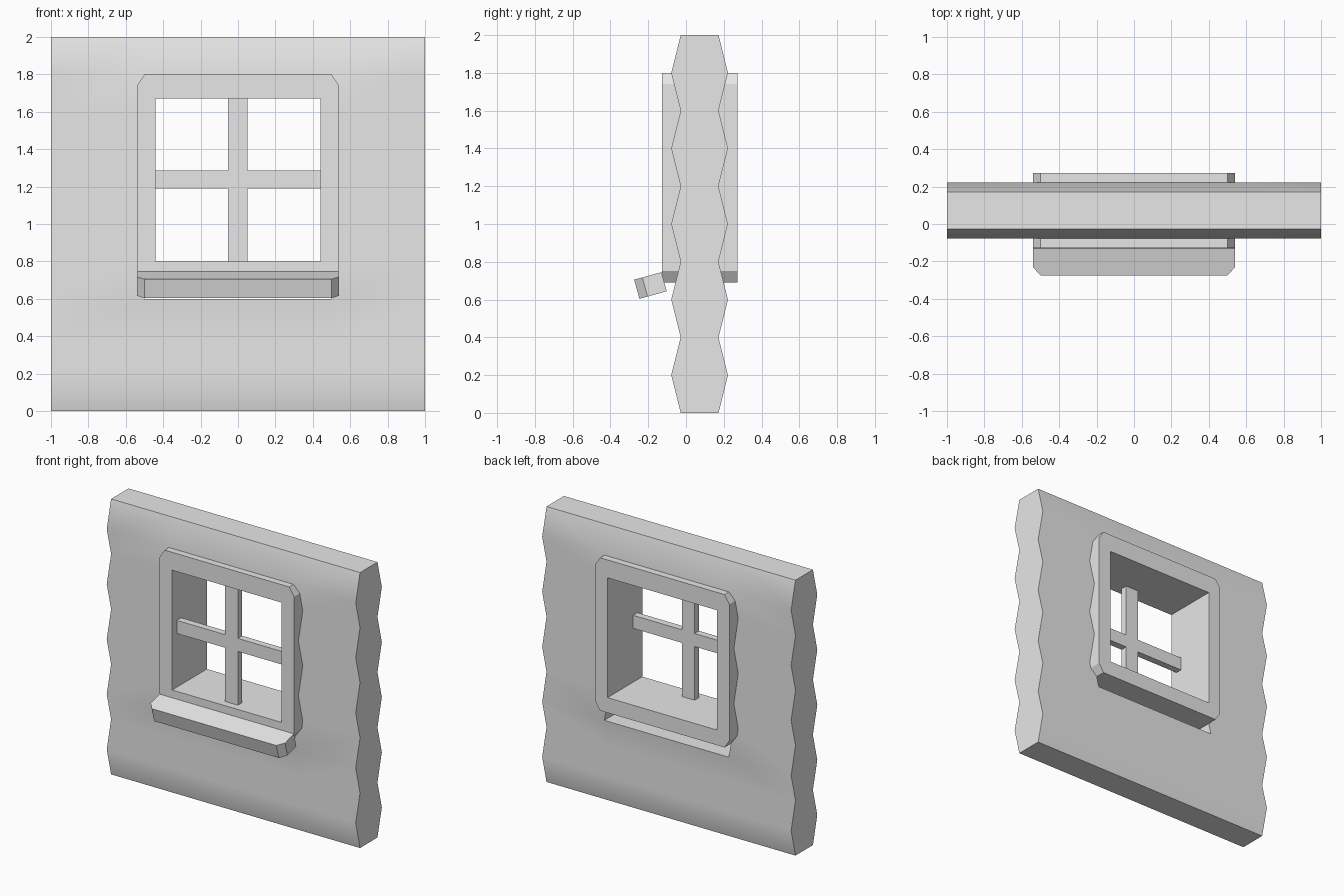
import bpy, bmesh, math

default = bpy.data.objects.get("Cube")
if default:
    bpy.data.objects.remove(default, do_unlink=True)

GREY = (0.8, 0.8, 0.8, 1)
plaster = bpy.data.materials.new("plain_grey")
plaster.use_nodes = True
plaster.diffuse_color = GREY
plaster.node_tree.nodes["Principled BSDF"].inputs["Base Color"].default_value = GREY


def finish(bm, name):
    bmesh.ops.recalc_face_normals(bm, faces=bm.faces)
    mesh = bpy.data.meshes.new(name)
    bm.to_mesh(mesh)
    bm.free()
    mesh.materials.append(plaster)
    obj = bpy.data.objects.new(name, mesh)
    bpy.context.collection.objects.link(obj)
    bpy.ops.object.select_all(action="DESELECT")
    obj.select_set(True)
    bpy.context.view_layer.objects.active = obj
    bpy.ops.object.shade_smooth_by_angle(angle=math.radians(30))
    return obj


def box(name, x, y, z):
    bm = bmesh.new()
    bmesh.ops.create_cube(bm, size=1)
    for v in bm.verts:
        v.co = [r[0] if c < 0 else r[1] for c, r in zip(v.co, (x, y, z))]
    return finish(bm, name)


# Rippled wall: columns and rows of cells, with the window opening left out
columns = (-1, -0.5, 0.5, 1)
ROWS, STEP, MIDDLE = 10, 0.2, 0.072
bm = bmesh.new()
grid = {}
for i, x in enumerate(columns):
    for j in range(ROWS + 1):
        half = 0.15 if j % 2 else 0.1
        for side in (-1, 1):
            grid[i, j, side] = bm.verts.new((x, MIDDLE + side * half, j * STEP))


def solid(i, j):
    return 0 <= i < 3 and 0 <= j < ROWS and not (i == 1 and 3 <= j < 9)


for i in range(3):
    for j in range(ROWS):
        if not solid(i, j):
            continue
        corners = ((i, j), (i + 1, j), (i + 1, j + 1), (i, j + 1))
        for side in (-1, 1):
            bm.faces.new([grid[c + (side,)] for c in corners])
        # Close the cell wherever its neighbour is empty
        for k, (di, dj) in enumerate(((0, -1), (1, 0), (0, 1), (-1, 0))):
            if not solid(i + di, j + dj):
                a, b = corners[k], corners[(k + 1) % 4]
                bm.faces.new((grid[a + (-1,)], grid[b + (-1,)],
                              grid[b + (1,)], grid[a + (1,)]))
for v in [v for v in bm.verts if not v.link_faces]:
    bm.verts.remove(v)
finish(bm, "wall")

# Window frame: chamfered outline around a rectangular opening
FRONT, BACK = -0.127, 0.272
outer = [(0.54, 0.75), (0.54, 1.74), (0.5, 1.8), (-0.5, 1.8),
         (-0.54, 1.74), (-0.54, 0.75), (-0.5, 0.69), (0.5, 0.69)]
inner = [(0.44, 0.80), (0.44, 1.67), (-0.44, 1.67), (-0.44, 0.80)]
bm = bmesh.new()
loops = {}
for y in (FRONT, BACK):
    out = [bm.verts.new((x, y, z)) for x, z in outer]
    inn = [bm.verts.new((x, y, z)) for x, z in inner]
    loops[y] = (out, inn)
    for k in range(4):
        n = (k + 1) % 4
        bm.faces.new((out[2 * k], out[2 * k + 1], inn[n], inn[k]))
        bm.faces.new((out[2 * k + 1], out[(2 * k + 2) % 8], inn[n]))
for near, far in zip(loops[FRONT], loops[BACK]):
    for k in range(len(near)):
        n = (k + 1) % len(near)
        bm.faces.new((near[k], near[n], far[n], far[k]))
bmesh.ops.dissolve_limit(bm, angle_limit=0.01, verts=bm.verts, edges=bm.edges)
finish(bm, "window_frame")

# Crossing glazing bars
box("upright_bar", (-0.053, 0.05), (-0.073, -0.023), (0.80, 1.67))
box("cross_bar", (-0.44, 0.44), (-0.073, -0.023), (1.19, 1.285))

# Sloping sill with its two front corners cut off
TILT = math.radians(15.5)
DEPTH, THICK = 0.15, 0.105
plan = [(-0.54, 0), (0.54, 0), (0.54, 0.105), (0.5, DEPTH),
        (-0.5, DEPTH), (-0.54, 0.105)]
bm = bmesh.new()
layers = []
for drop in (0, THICK):
    layers.append([bm.verts.new((x,
                                 -0.13 - d * math.cos(TILT) + drop * math.sin(TILT),
                                 0.745 - d * math.sin(TILT) - drop * math.cos(TILT)))
                   for x, d in plan])
    bm.faces.new(layers[-1])
for k in range(len(plan)):
    n = (k + 1) % len(plan)
    bm.faces.new((layers[0][k], layers[0][n], layers[1][n], layers[1][k]))
finish(bm, "window_sill")
